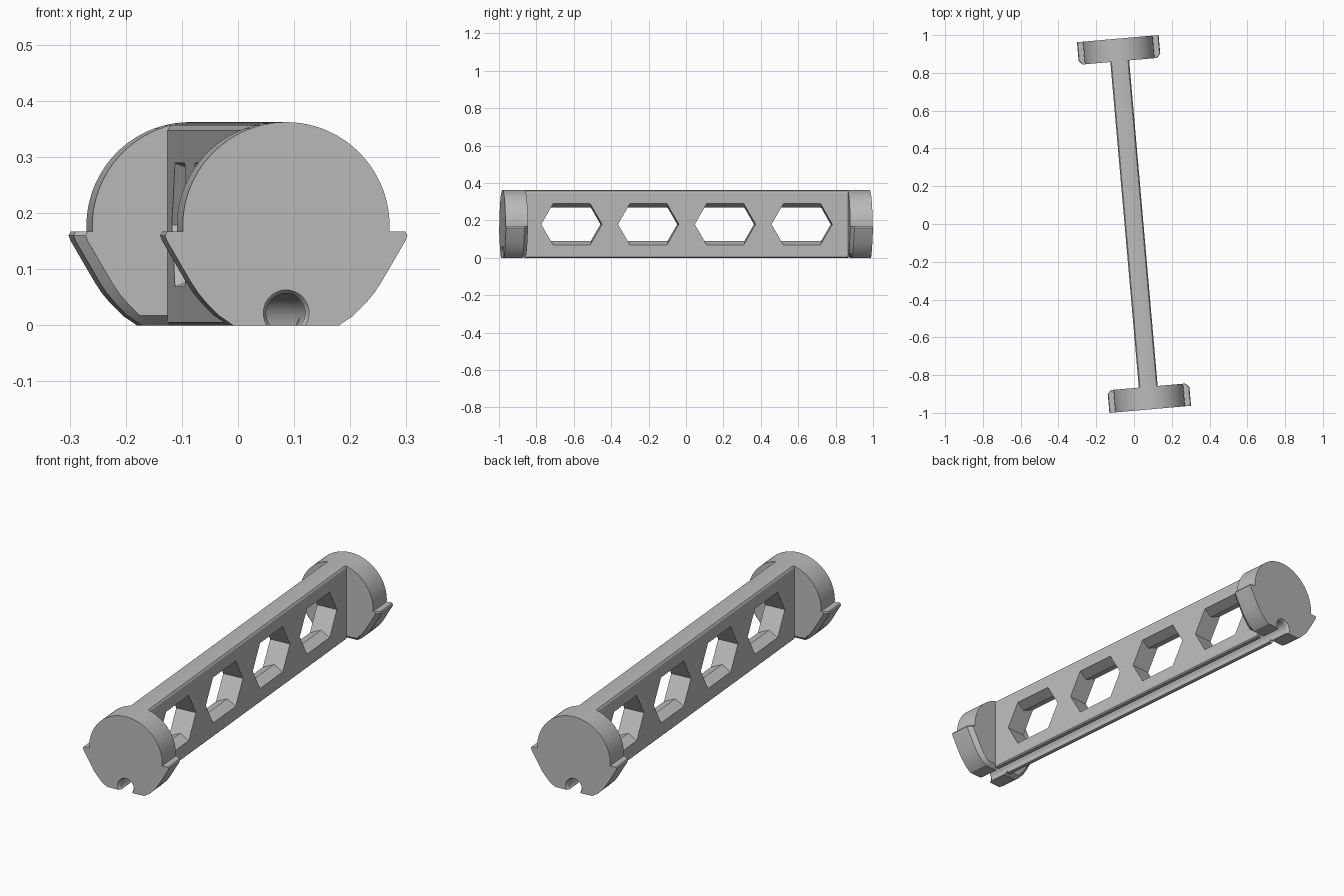
import bpy, bmesh, math
from mathutils import Matrix

TURN = math.radians(5)      # whole model is turned about z
R, CZ = 0.185, 0.177        # end cap radius and centre height
LENGTH, INNER = 0.985, 0.865
BAR = 0.05                  # half the bar thickness
HEX_POINT = 0.163

cube = bpy.data.objects.get("Cube")
if cube:
    bpy.data.objects.remove(cube)

grey = bpy.data.materials.new("plain grey")
grey.use_nodes = True
grey.diffuse_color = (0.5, 0.5, 0.5, 1)
grey.node_tree.nodes["Principled BSDF"].inputs["Base Color"].default_value = (0.5, 0.5, 0.5, 1)


def loft(name, loops):
    """Closed solid through loops that have equal point counts."""
    bm = bmesh.new()
    rings = [[bm.verts.new(p) for p in loop] for loop in loops]
    n = len(rings[0])
    for a, b in zip(rings, rings[1:]):
        for i in range(n):
            j = (i + 1) % n
            bm.faces.new((a[i], a[j], b[j], b[i]))
    bm.faces.new(rings[0])
    bm.faces.new(rings[-1])
    bmesh.ops.recalc_face_normals(bm, faces=bm.faces)
    mesh = bpy.data.meshes.new(name)
    bm.to_mesh(mesh)
    bm.free()
    mesh.materials.append(grey)
    obj = bpy.data.objects.new(name, mesh)
    bpy.context.collection.objects.link(obj)
    return obj


def cut(obj, cutter):
    """Subtract the cutter, then remove it."""
    cutter.hide_render = True
    mod = obj.modifiers.new("cut", 'BOOLEAN')
    mod.operation = 'DIFFERENCE'
    mod.solver = 'EXACT'
    mod.object = cutter
    bpy.context.view_layer.objects.active = obj
    bpy.ops.object.modifier_apply(modifier=mod.name)
    bpy.data.objects.remove(cutter)


def finish(obj):
    bpy.ops.object.select_all(action='DESELECT')
    obj.select_set(True)
    bpy.context.view_layer.objects.active = obj
    bpy.ops.object.shade_smooth_by_angle(angle=math.radians(25))


def mirrored(half):
    """Add the -x half to a right-hand profile."""
    return half + [(-x, z) for x, z in reversed(half) if x > 1e-6]


def at_y(profile, y):
    return [(x, y, z) for x, z in profile]


def channel():
    """Round wire channel, flared at both ends."""
    rings = [(-1, 0.045), (-LENGTH, 0.041), (-LENGTH + 0.01, 0.035),
             (LENGTH - 0.01, 0.035), (LENGTH, 0.041), (1, 0.045)]
    angles = [math.tau * i / 48 for i in range(48)]
    return loft("channel_cutter", [[(r * math.cos(a), y, 0.022 + r * math.sin(a))
                                    for a in angles] for y, r in rings])


# End caps: disc with side wings, flat foot and chamfered inner wing edges
wing = [(0.095, 0), (0.12, 0.017), (0.142, 0.039), (0.158, 0.058), (0.171, 0.078),
        (0.213, 0.15), (0.217, 0.16), (0.213, 0.167)]
wing_in = [(x - 0.02, max(z, 0.017)) for x, z in wing]
start = math.asin((0.167 - CZ) / R)
arc = []
for i in range(33):
    a = start + (math.pi / 2 - start) * i / 32
    arc.append((R * math.cos(a), CZ + R * math.sin(a)))
outer, inner = mirrored(wing + arc), mirrored(wing_in + arc)

for name, turn in (("front_end_cap", 0), ("back_end_cap", math.pi)):
    cap = loft(name, [at_y(outer, -LENGTH), at_y(outer, -INNER - 0.02), at_y(inner, -INNER)])
    cut(cap, channel())
    cap.data.transform(Matrix.Rotation(TURN + turn, 4, 'Z'))
    finish(cap)

# Connecting bar: rounded top, softened edges
crown = [(x, CZ + math.sqrt(R * R - x * x)) for x in (0.044, 0.033, 0.022, 0.011, 0)]
section = mirrored([(BAR - 0.005, 0), (BAR, 0.005), (BAR, 0.348)] + crown)
bar = loft("connecting_bar", [at_y(section, -INNER), at_y(section, INNER)])
cut(bar, channel())

# Hexagonal windows, narrowing to a ridge halfway through the bar
for i in range(4):
    y = (i - 1.5) * 0.412
    loops = []
    for x, h in ((-0.06, 0.114), (0, 0.09), (0.06, 0.114)):
        f = HEX_POINT - h / math.sqrt(3)
        loops.append([(x, y + dy, 0.179 + dz) for dy, dz in
                      ((HEX_POINT, 0), (f, h), (-f, h), (-HEX_POINT, 0), (-f, -h), (f, -h))])
    cut(bar, loft("window_cutter", loops))
bar.data.transform(Matrix.Rotation(TURN, 4, 'Z'))
finish(bar)
